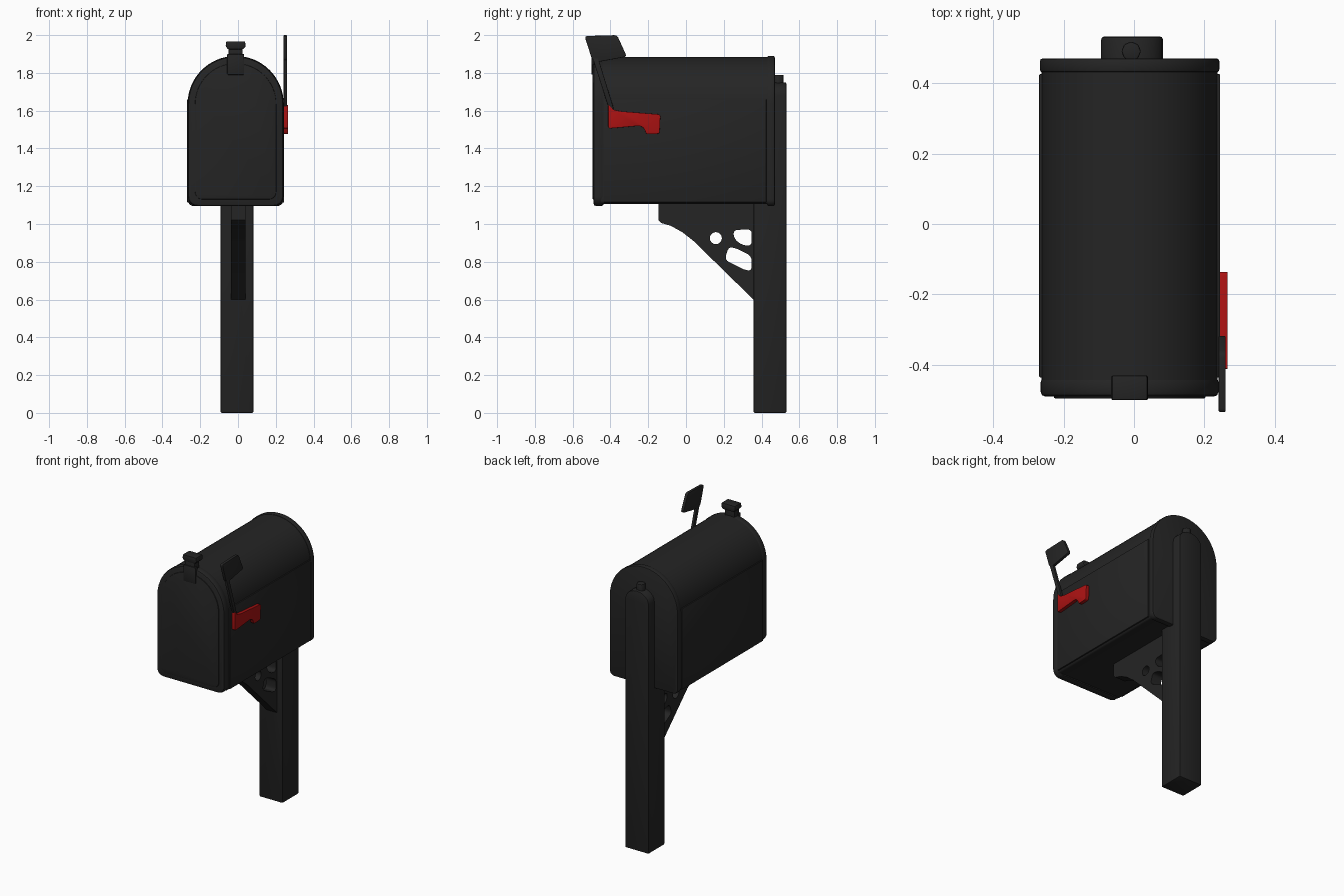
import bpy, bmesh, math
from mathutils import Matrix, Vector

if "Cube" in bpy.data.objects:
    bpy.data.objects.remove(bpy.data.objects["Cube"])


def material(name, rgb):
    m = bpy.data.materials.new(name)
    m.diffuse_color = (*rgb, 1)
    m.use_nodes = True
    m.node_tree.nodes["Principled BSDF"].inputs["Base Color"].default_value = m.diffuse_color
    return m


BLACK = material("black", (0.018, 0.018, 0.018))
RED = material("red", (0.40, 0.006, 0.006))
CX = -0.0125  # centre line of the box


def finish(ob, mat, bevel=0.0, segs=2):
    ob.data.materials.clear()
    ob.data.materials.append(mat)
    bpy.ops.object.select_all(action='DESELECT')
    ob.select_set(True)
    bpy.context.view_layer.objects.active = ob
    if bevel:
        b = ob.modifiers.new("bevel", 'BEVEL')
        b.width, b.segments = bevel, segs
        b.limit_method, b.angle_limit = 'ANGLE', math.radians(35)
        bpy.ops.object.modifier_apply(modifier="bevel")
    bpy.ops.object.shade_smooth_by_angle(angle=math.radians(35))
    return ob


def rounded(pts, r, n=4):
    """Round every corner of a polygon with a small quadratic curve."""
    out = []
    for i, p in enumerate(pts):
        p = Vector(p)
        a, b = Vector(pts[i - 1]), Vector(pts[(i + 1) % len(pts)])
        da, db = min(r, (a - p).length * .48), min(r, (b - p).length * .48)
        s, e = p + (a - p).normalized() * da, p + (b - p).normalized() * db
        for k in range(n + 1):
            t = k / n
            out.append(tuple(s * (1 - t) ** 2 + p * 2 * t * (1 - t) + e * t * t))
    return out


def prism(name, pts, axis, lo, hi, mat, bevel=0.0, inset=None):
    """Extrude a profile along x (points y,z) or y (points x,z)."""
    bm = bmesh.new()
    place = (lambda p, d: (d, p[0], p[1])) if axis == 'x' else (lambda p, d: (p[0], d, p[1]))
    f = bm.faces.new([bm.verts.new(place(p, lo)) for p in pts])
    ext = bmesh.ops.extrude_face_region(bm, geom=[f], use_keep_orig=True)
    v = [g for g in ext['geom'] if isinstance(g, bmesh.types.BMVert)]
    shift = (hi - lo, 0, 0) if axis == 'x' else (0, hi - lo, 0)
    bmesh.ops.translate(bm, verts=v, vec=shift)
    bmesh.ops.recalc_face_normals(bm, faces=bm.faces)
    if inset:  # sunken panel in the front face
        face = min(bm.faces, key=lambda q: q.calc_center_median().y)
        bmesh.ops.inset_region(bm, faces=[face], thickness=inset[0], depth=0)
        bmesh.ops.inset_region(bm, faces=[face], thickness=inset[1], depth=-inset[1])
    me = bpy.data.meshes.new(name)
    bm.to_mesh(me)
    bm.free()
    ob = bpy.data.objects.new(name, me)
    bpy.context.collection.objects.link(ob)
    return finish(ob, mat, bevel)


def box(name, x, y, z, mat, bevel=0.005):
    return prism(name, [(x[0], z[0]), (x[1], z[0]), (x[1], z[1]), (x[0], z[1])],
                 'y', y[0], y[1], mat, bevel)


def arch(r, bottom, corner, spring=1.635):
    pts = []
    for sx, a0 in ((-1, 180), (1, 270)):
        for k in range(6):
            a = math.radians(a0 + 18 * k)
            pts.append((CX + sx * (r - corner) + corner * math.cos(a),
                        bottom + corner + corner * math.sin(a)))
    for k in range(33):
        a = math.pi * k / 32
        pts.append((CX + r * math.cos(a), spring + r * math.sin(a)))
    return pts


# Mailbox body, back rim and front door
prism("box_body", arch(0.25, 1.105, 0.02), 'y', -0.45, 0.46, BLACK)
prism("back_rim", arch(0.2545, 1.095, 0.035), 'y', 0.43, 0.47, BLACK, 0.008)
prism("front_door", arch(0.2525, 1.095, 0.05), 'y', -0.49, -0.435, BLACK, 0.014)
prism("door_panel", arch(0.215, 1.13, 0.04), 'y', -0.495, -0.48, BLACK, 0.004)

# Side panels below the arch
for side, s in (("left", -1), ("right", 1)):
    x = sorted((CX + s * 0.24, CX + s * 0.2565))
    box(side + "_side_panel", x, (-0.435, 0.425), (1.115, 1.66), BLACK, 0.002)

# Door latch: hooked tab, neck and flared top
box("latch_tab", (CX - 0.045, CX + 0.045), (-0.50, -0.475), (1.79, 1.90), BLACK)
box("latch_neck", (CX - 0.037, CX + 0.037), (-0.495, -0.445), (1.86, 1.945), BLACK)
prism("latch_top", [(CX - 0.04, 1.925), (CX + 0.04, 1.925), (CX + 0.053, 1.94),
                    (CX + 0.05, 1.967), (CX - 0.05, 1.967), (CX - 0.053, 1.94)],
      'y', -0.50, -0.43, BLACK, 0.005)

# Post, running up behind the box with a rounded top
prism("post", [(-0.093, 0), (0.082, 0), (0.082, 1.68)]
      + [(-0.0055 + 0.0875 * math.cos(math.radians(a)) * 1.0,
          1.68 + 0.07 * math.sin(math.radians(a))) for a in range(15, 180, 15)]
      + [(-0.093, 1.68)], 'y', 0.357, 0.532, BLACK, 0.008)

# Small eight-sided knob above the post
bpy.ops.mesh.primitive_cylinder_add(vertices=8, radius=0.028, depth=0.09,
                                    location=(-0.008, 0.49, 1.745))
knob = bpy.context.object
knob.name = "post_knob"
finish(knob, BLACK, 0.005)

# Support bracket with three cut-outs
outline = [(-0.145, 1.11), (-0.145, 1.02), (-0.13, 1.005), (-0.08, 0.99), (-0.02, 0.957),
           (0.04, 0.91), (0.36, 0.597), (0.40, 0.597), (0.40, 1.11)]
round_hole = [(0.158 + 0.032 * math.cos(k * math.pi / 8),
               0.925 + 0.032 * math.sin(k * math.pi / 8)) for k in range(16)]
upper_hole = rounded([(0.25, 0.968), (0.348, 0.972), (0.348, 0.885), (0.30, 0.887), (0.255, 0.92)], 0.025)
lower_hole = rounded([(0.205, 0.81), (0.225, 0.878), (0.265, 0.872), (0.347, 0.83),
                      (0.347, 0.752), (0.31, 0.757)], 0.025)
cu = bpy.data.curves.new("bracket", 'CURVE')
cu.dimensions, cu.fill_mode, cu.extrude = '2D', 'BOTH', 0.038
for pts in (outline, round_hole, upper_hole, lower_hole):
    sp = cu.splines.new('POLY')
    sp.points.add(len(pts) - 1)
    sp.use_cyclic_u = True
    for q, p in zip(sp.points, pts):
        q.co = (p[0], p[1], 0, 1)
tmp = bpy.data.objects.new("bracket_curve", cu)
bpy.context.collection.objects.link(tmp)
bpy.context.view_layer.update()
me = bpy.data.meshes.new_from_object(tmp.evaluated_get(bpy.context.evaluated_depsgraph_get()))
bpy.data.objects.remove(tmp)
me.transform(Matrix(((0, 0, 1, 0.002), (1, 0, 0, 0), (0, 1, 0, 0), (0, 0, 0, 1))))
bracket = bpy.data.objects.new("bracket", me)
bpy.context.collection.objects.link(bracket)
finish(bracket, BLACK)

# Signal flag: red pivot plate, arm and paddle
prism("flag_base", rounded([(-0.412, 1.635), (-0.385, 1.605), (-0.345, 1.597), (-0.135, 1.58),
                            (-0.14, 1.478), (-0.21, 1.475), (-0.222, 1.508), (-0.245, 1.52),
                            (-0.412, 1.505)], 0.012, 3), 'x', 0.243, 0.266, RED, 0.003)
prism("flag_arm", [(-0.495, 1.88), (-0.465, 1.88), (-0.382, 1.61), (-0.408, 1.61)],
      'x', 0.242, 0.260, BLACK, 0.003)
prism("flag_paddle", rounded([(-0.537, 1.995), (-0.365, 2.0), (-0.313, 1.886), (-0.47, 1.857),
                              (-0.497, 1.87)], 0.015, 3), 'x', 0.240, 0.260, BLACK, 0.004)
